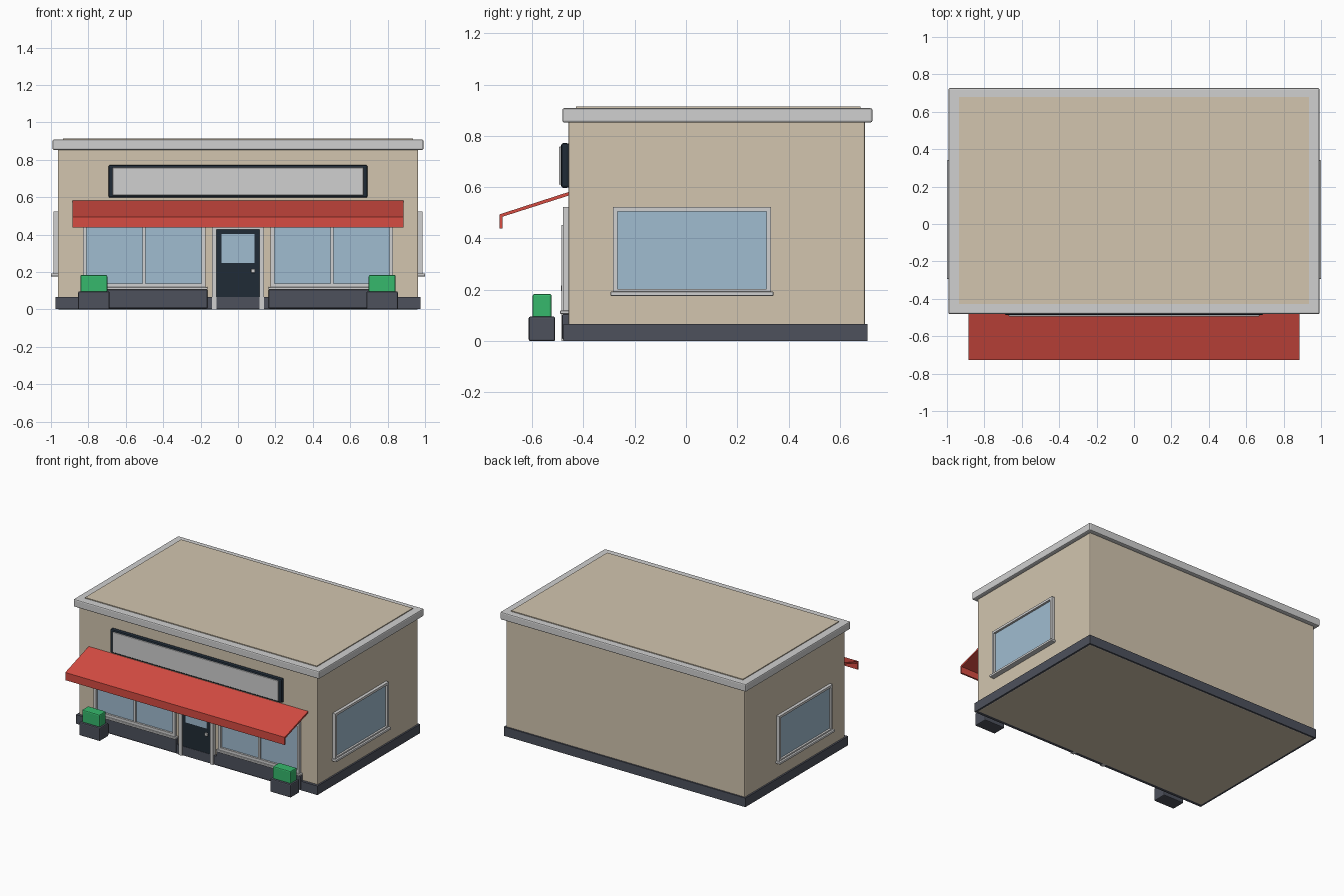
import bpy, bmesh

if "Cube" in bpy.data.objects:
    bpy.data.objects.remove(bpy.data.objects["Cube"])


def material(name, hex_code):
    """Flat material from an sRGB hex string, stored as linear values."""
    srgb = [int(hex_code[i:i + 2], 16) / 255 for i in (0, 2, 4)]
    colour = [c / 12.92 if c < 0.04 else ((c + 0.055) / 1.055) ** 2.4 for c in srgb] + [1]
    mat = bpy.data.materials.new(name)
    mat.use_nodes = True
    mat.diffuse_color = colour
    mat.node_tree.nodes["Principled BSDF"].inputs["Base Color"].default_value = colour
    return mat


TAN = material("tan_stucco", "D2C5AF")
GREY = material("light_grey_trim", "D0D0D0")
GLASS = material("blue_glass", "A0BCD0")
SLATE = material("dark_slate", "4D515C")
DARK = material("near_black", "202B36")
RED = material("awning_red", "D64C42")
GREEN = material("leaf_green", "36B86C")


def finish(name, bm, mat, bevel=0):
    bmesh.ops.recalc_face_normals(bm, faces=bm.faces)
    mesh = bpy.data.meshes.new(name)
    bm.to_mesh(mesh)
    bm.free()
    mesh.materials.append(mat)
    obj = bpy.data.objects.new(name, mesh)
    bpy.context.collection.objects.link(obj)
    if bevel:
        mod = obj.modifiers.new("edge_bevel", "BEVEL")
        mod.width = bevel
        mod.segments = 2
    return obj


def add_box(bm, xs, ys, zs):
    verts = bmesh.ops.create_cube(bm, size=1)["verts"]
    for v in verts:
        for axis, (low, high) in enumerate((xs, ys, zs)):
            v.co[axis] = low if v.co[axis] < 0 else high


def box(name, mat, xs, ys, zs, bevel=0):
    bm = bmesh.new()
    add_box(bm, xs, ys, zs)
    return finish(name, bm, mat, bevel)


def frame(name, mat, span, depth, zs, bar, across_x=True):
    """Four bars around an opening; span runs along x or along y."""
    bm = bmesh.new()
    a, b = span
    bottom, top = zs
    bars = [((a, a + bar), zs), ((b - bar, b), zs),
            ((a + bar, b - bar), (bottom, bottom + bar)),
            ((a + bar, b - bar), (top - bar, top))]
    for s, z in bars:
        if across_x:
            add_box(bm, s, depth, z)
        else:
            add_box(bm, depth, s, z)
    return finish(name, bm, mat)


def mirrored(side, low, high):
    return tuple(sorted((side * low, side * high)))


# Building shell
box("walls", TAN, (-0.963, 0.963), (-0.457, 0.697), (0, 0.86), 0.006)
box("plinth", SLATE, (-0.975, 0.975), (-0.477, 0.708), (0.001, 0.067))
box("cornice", GREY, (-0.992, 0.992), (-0.482, 0.727), (0.852, 0.908), 0.008)
box("roof_panel", TAN, (-0.936, 0.936), (-0.428, 0.68), (0.9, 0.914))

# Sign board
box("sign_board", DARK, (-0.693, 0.693), (-0.487, -0.455), (0.597, 0.772), 0.01)
box("sign_panel", GREY, (-0.67, 0.67), (-0.495, -0.47), (0.61, 0.758), 0.003)

# Awning: thin sloping sheet with a hanging front flap
profile = [(-0.455, 0.582), (-0.727, 0.494), (-0.727, 0.438),
           (-0.715, 0.438), (-0.715, 0.485), (-0.455, 0.568)]
bm = bmesh.new()
end = bm.faces.new([bm.verts.new((-0.886, y, z)) for y, z in profile])
swept = bmesh.ops.extrude_face_region(bm, geom=[end])["geom"]
bmesh.ops.translate(bm, vec=(1.772, 0, 0),
                    verts=[g for g in swept if isinstance(g, bmesh.types.BMVert)])
finish("awning", bm, RED)

# Front door
box("door", DARK, (-0.115, 0.115), (-0.475, -0.45), (0.002, 0.428))
box("door_glass", GLASS, (-0.087, 0.087), (-0.479, -0.474), (0.248, 0.402))
box("door_handle", GREY, (0.07, 0.092), (-0.488, -0.474), (0.195, 0.217), 0.003)
box("door_head", GREY, (-0.114, 0.114), (-0.485, -0.45), (0.428, 0.452))

for side, label in ((1, "left"), (-1, "right")):
    box(label + "_door_post", GREY, mirrored(side, 0.114, 0.139),
        (-0.485, -0.45), (0, 0.452))

    # Shop window with base panel, sill, frame and centre bar
    box(label + "_window_base", SLATE, mirrored(side, 0.163, 0.842),
        (-0.483, -0.45), (0.006, 0.106), 0.006)
    box(label + "_shop_sill", GREY, mirrored(side, 0.163, 0.842),
        (-0.491, -0.45), (0.106, 0.119), 0.003)
    frame(label + "_shop_frame", GREY, mirrored(side, 0.175, 0.83),
          (-0.479, -0.45), (0.119, 0.522), 0.02)
    box(label + "_shop_glass", GLASS, mirrored(side, 0.19, 0.815),
        (-0.465, -0.456), (0.119, 0.51))
    box(label + "_shop_bar", GREY, mirrored(side, 0.495, 0.511),
        (-0.477, -0.455), (0.125, 0.51))

    # Side wall window
    frame(label + "_side_frame", GREY, (-0.284, 0.331),
          mirrored(side, 0.955, 0.986), (0.186, 0.522), 0.017, False)
    box(label + "_side_glass", GLASS, mirrored(side, 0.962, 0.971),
        (-0.272, 0.319), (0.19, 0.51))
    box(label + "_side_sill", GREY, mirrored(side, 0.955, 1.0),
        (-0.294, 0.341), (0.176, 0.193), 0.004)

    # Planter with clipped shrub
    box(label + "_planter", SLATE, mirrored(side, 0.687, 0.855),
        (-0.613, -0.51), (0, 0.096), 0.007)
    box(label + "_shrub", GREEN, mirrored(side, 0.699, 0.843),
        (-0.598, -0.524), (0.09, 0.184), 0.008)
